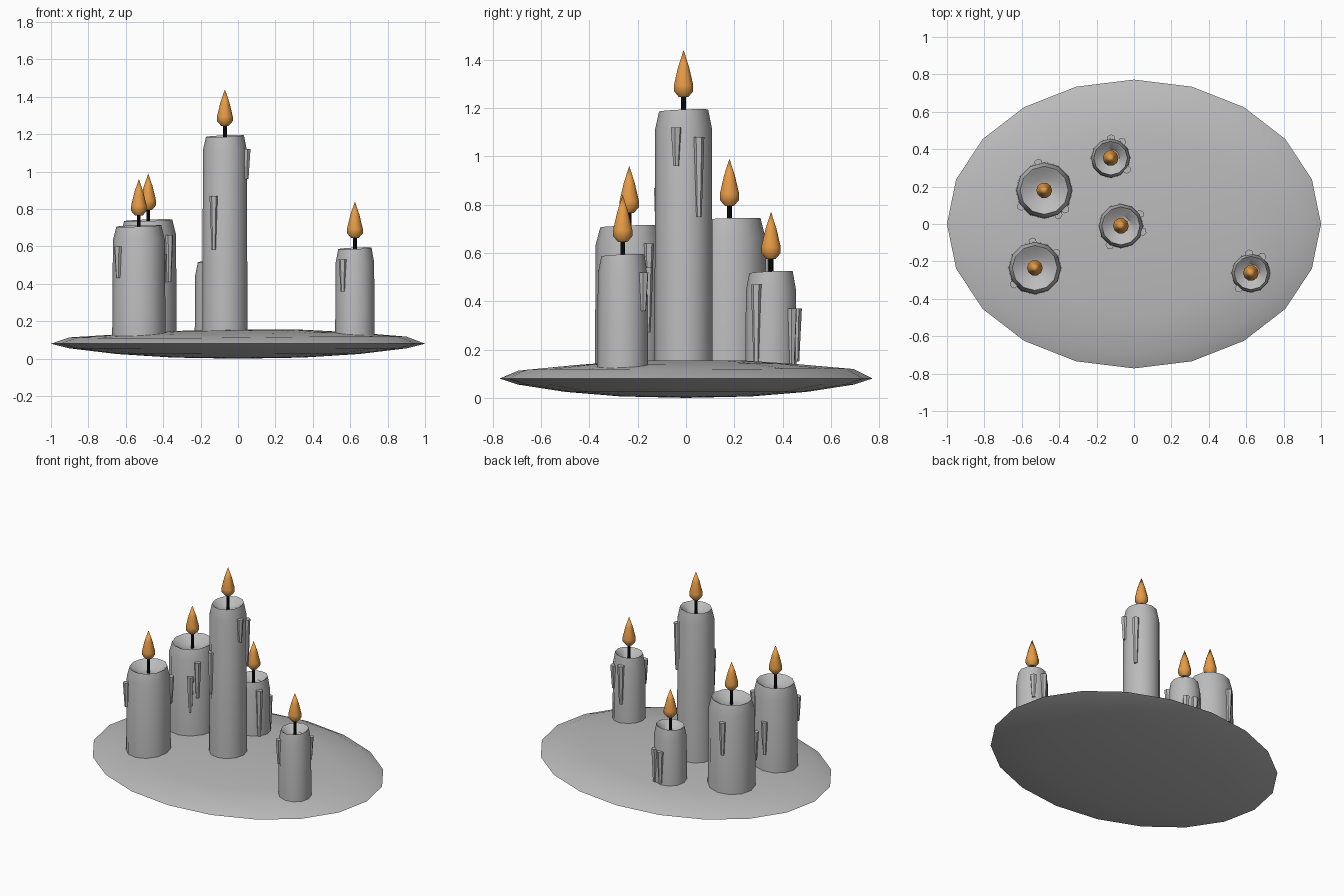
import bpy, bmesh
from math import sin, cos, pi, radians

old = bpy.data.objects.get("Cube")
if old:
    bpy.data.objects.remove(old)


def make_material(name, rgb):
    mat = bpy.data.materials.new(name)
    mat.use_nodes = True
    color = (*rgb, 1)
    mat.diffuse_color = color
    mat.node_tree.nodes["Principled BSDF"].inputs["Base Color"].default_value = color
    return mat


WAX = make_material("grey wax", (0.5, 0.5, 0.5))
FLAME = make_material("orange flame", (0.8, 0.33, 0.06))
WICK = make_material("black wick", (0.005, 0.005, 0.005))


def lathe(name, rings, sides, mat, place=(0, 0, 0), shift=None, smooth=35):
    """Skin rings of (x radius, y radius, z); zero radius closes to a point."""
    bm = bmesh.new()
    loops = []
    for rx, ry, z in rings:
        loop = []
        for i in range(sides if rx else 1):
            a = 2 * pi * i / sides
            x, y = rx * cos(a), ry * sin(a)
            loop.append(bm.verts.new((x, y, z + (shift(x, y, z) if shift else 0))))
        loops.append(loop)
    for low, high in zip(loops, loops[1:]):
        for i in range(sides):
            j = (i + 1) % sides
            corners = [low[i % len(low)], low[j % len(low)],
                       high[j % len(high)], high[i % len(high)]]
            bm.faces.new(list(dict.fromkeys(corners)))
    for end in (loops[0], loops[-1]):
        if len(end) > 1:
            bm.faces.new(end)
    bmesh.ops.recalc_face_normals(bm, faces=bm.faces)
    mesh = bpy.data.meshes.new(name)
    bm.to_mesh(mesh)
    bm.free()
    mesh.materials.append(mat)
    obj = bpy.data.objects.new(name, mesh)
    obj.location = place
    bpy.context.collection.objects.link(obj)
    bpy.ops.object.select_all(action='DESELECT')
    obj.select_set(True)
    bpy.context.view_layer.objects.active = obj
    bpy.ops.object.shade_smooth_by_angle(angle=radians(smooth))
    return obj


def round_rings(profile):
    return [(r, r, z) for r, z in profile]


# Pool of melted wax: thin lens with a sharp oval rim and an uneven top
def ripple(x, y, z):
    return 0.012 * (x + 0.4 * y) * (1 - x * x) if z > 0.1 else 0


pool = [(0, 0.0), (0.35, 0.006), (0.65, 0.025), (0.9, 0.055), (1, 0.08),
        (0.9, 0.116), (0.62, 0.136), (0.33, 0.152), (0, 0.155)]
lathe("wax_pool", [(r, r * 0.772, z) for r, z in pool], 20, WAX, shift=ripple, smooth=40)

# Candles: x, y, radius, top height, drips as (angle, bottom, top)
candles = {
    "back_right": (-0.48, 0.18, 0.153, 0.74,
                   [(300, 0.31, 0.56), (318, 0.41, 0.66), (102, 0.40, 0.63), (215, 0.3, 0.5)]),
    "front_right": (-0.53, -0.235, 0.143, 0.71,
                    [(218, 0.43, 0.60), (35, 0.45, 0.64), (95, 0.25, 0.48)]),
    "tall": (-0.07, -0.01, 0.121, 1.19,
             [(240, 0.58, 0.87), (345, 0.96, 1.12), (32, 0.75, 1.08)]),
    "back": (-0.125, 0.352, 0.107, 0.52,
             [(325, 0.12, 0.47), (55, 0.12, 0.37), (88, 0.15, 0.37)]),
    "front_left": (0.625, -0.262, 0.106, 0.59,
                   [(232, 0.36, 0.53), (95, 0.27, 0.54), (55, 0.36, 0.52)]),
}

for label, (x, y, r, top, drips) in candles.items():
    def melt(px, py, z, top=top, r=r):
        return 0.005 * (px + py) / r if z > top - 0.02 else 0

    # Body with a narrowed shoulder and a hollow melted top
    body = [(r, 0.08), (r * 0.97, top - 0.075), (r * 0.84, top),
            (r * 0.76, top - 0.006), (r * 0.45, top - 0.04), (0, top - 0.05)]
    lathe(label + "_candle", round_rings(body), 12, WAX, (x, y, 0), melt)

    # Wick and flame
    lathe(label + "_wick", round_rings([(0.01, -0.06), (0.01, 0.075)]), 8, WICK, (x, y, top))
    flame = [(0.02, 0.055), (0.042, 0.08), (0.042, 0.105), (0.024, 0.18), (0, 0.25)]
    lathe(label + "_flame", round_rings(flame), 10, FLAME, (x, y, top), smooth=40)

    # Runs of wax down the side, narrowing downward
    for n, (angle, low, high) in enumerate(drips):
        a = radians(angle)
        run = [(0.012, low), (0.023, high)]
        drip = lathe(f"{label}_drip_{n + 1}", round_rings(run), 6, WAX,
                     (x + r * 0.98 * cos(a), y + r * 0.98 * sin(a), 0), smooth=25)
        drip.rotation_euler.z = a
